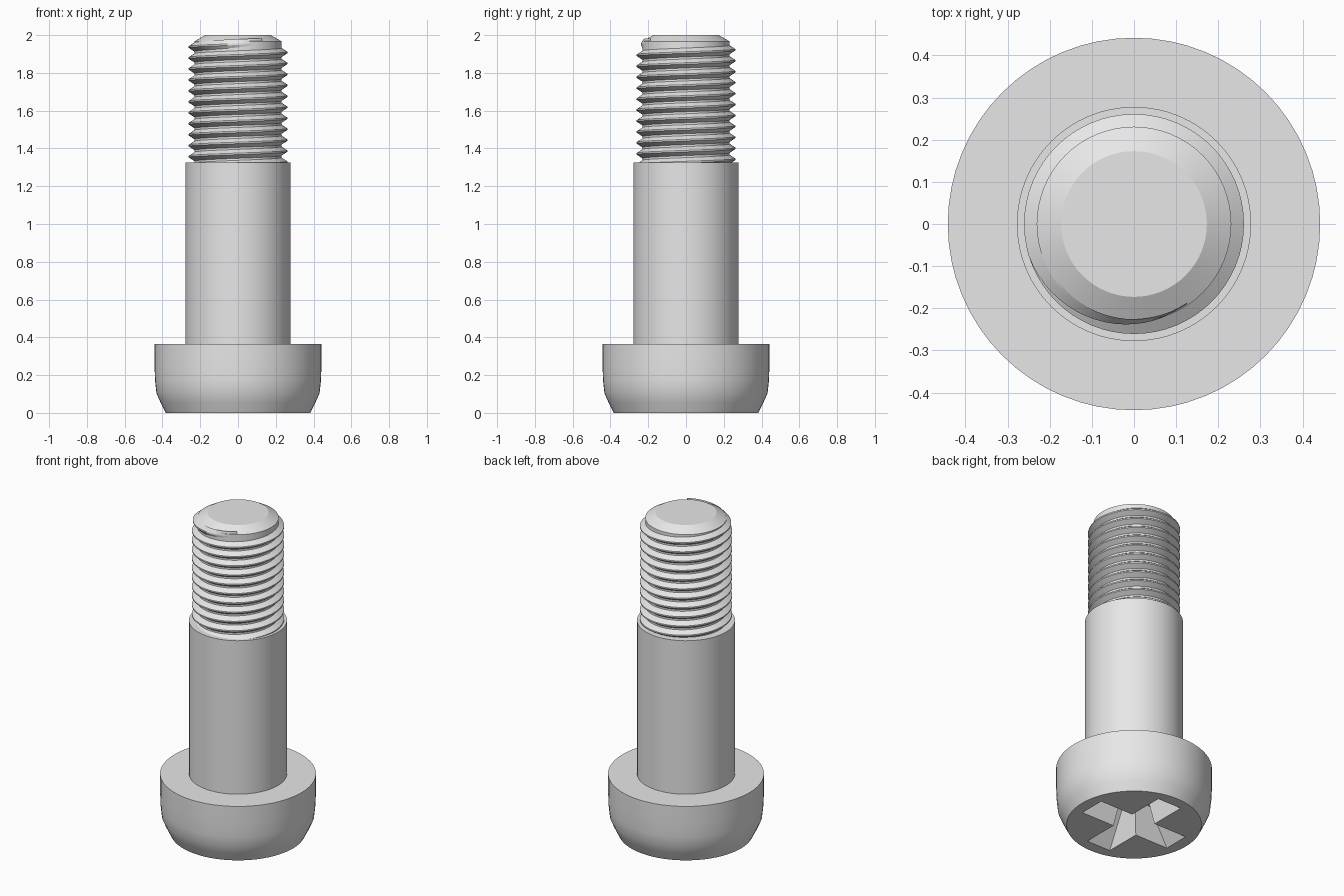
import bpy
import bmesh
from math import cos, sin, pi, radians

SEG = 64

if "Cube" in bpy.data.objects:
    bpy.data.objects.remove(bpy.data.objects["Cube"])

steel = bpy.data.materials.new("plain_grey_steel")
steel.use_nodes = True
steel.diffuse_color = (0.8, 0.8, 0.8, 1)
steel.node_tree.nodes["Principled BSDF"].inputs["Base Color"].default_value = (0.8, 0.8, 0.8, 1)


def make_object(name, bm):
    bmesh.ops.recalc_face_normals(bm, faces=bm.faces)
    mesh = bpy.data.meshes.new(name)
    bm.to_mesh(mesh)
    bm.free()
    mesh.materials.append(steel)
    obj = bpy.data.objects.new(name, mesh)
    bpy.context.collection.objects.link(obj)
    return obj


def select_only(obj):
    bpy.ops.object.select_all(action="DESELECT")
    obj.select_set(True)
    bpy.context.view_layer.objects.active = obj


def smooth(obj):
    select_only(obj)
    bpy.ops.object.shade_smooth_by_angle(angle=radians(25))


def skin(bm, rings, closed=True):
    """Join successive rings of vertices with quads and cap both ends."""
    n = len(rings[0])
    for a, b in zip(rings, rings[1:]):
        for i in range(n):
            j = (i + 1) % n
            bm.faces.new((a[i], a[j], b[j], b[i]))
    bm.faces.new(rings[0])
    bm.faces.new(rings[-1])


def lathe(name, profile):
    bm = bmesh.new()
    rings = [[bm.verts.new((r * cos(2 * pi * i / SEG), r * sin(2 * pi * i / SEG), z))
              for i in range(SEG)] for r, z in profile]
    skin(bm, rings)
    return make_object(name, bm)


# Head, shoulder, threaded core and chamfered tip in one turned body
body = lathe("screw_body", [
    (0.383, 0), (0.41, 0.055), (0.432, 0.105), (0.439, 0.17), (0.442, 0.25), (0.442, 0.365),
    (0.278, 0.365), (0.278, 1.325),
    (0.231, 1.325), (0.231, 1.967), (0.173, 2.0)])


# Cross recess in the head, narrowing as it deepens
def cross_ring(bm, reach, half, z):
    ring = []
    for k in range(4):
        c, s = cos(k * pi / 2), sin(k * pi / 2)
        for x, y in ((reach, -half), (reach, half), (half, half)):
            ring.append(bm.verts.new((x * c - y * s, x * s + y * c, z)))
    return ring


bm = bmesh.new()
skin(bm, [cross_ring(bm, 0.32, 0.084, -0.01), cross_ring(bm, 0.16, 0.05, 0.2)])
cutter = make_object("recess_cutter", bm)
cutter.hide_render = True

cut = body.modifiers.new("cross_recess", "BOOLEAN")
cut.operation = "DIFFERENCE"
cut.solver = "EXACT"
cut.object = cutter
select_only(body)
bpy.ops.object.modifier_apply(modifier=cut.name)
bpy.data.objects.remove(cutter)
smooth(body)

# Right-handed thread that starts inside the shoulder and fades out near the tip
PITCH, TURNS = 0.058, 11.35
ROOT, CREST = 0.226, 0.261
FADE = 0.3

bm = bmesh.new()
rings = []
steps = int(TURNS * SEG)
for i in range(steps + 1):
    turn = i / SEG
    angle = pi + 2 * pi * turn
    z = 1.937 + PITCH * (turn - 11)
    fade = min(1, (TURNS - turn) / FADE)
    crest = ROOT + (CREST - ROOT) * max(fade, 0.05)
    section = ((ROOT, -0.027), (crest, -0.004), (crest, 0.004), (ROOT, 0.027))
    rings.append([bm.verts.new((r * cos(angle), r * sin(angle), z + dz)) for r, dz in section])
skin(bm, rings)
thread = make_object("screw_thread", bm)
smooth(thread)
